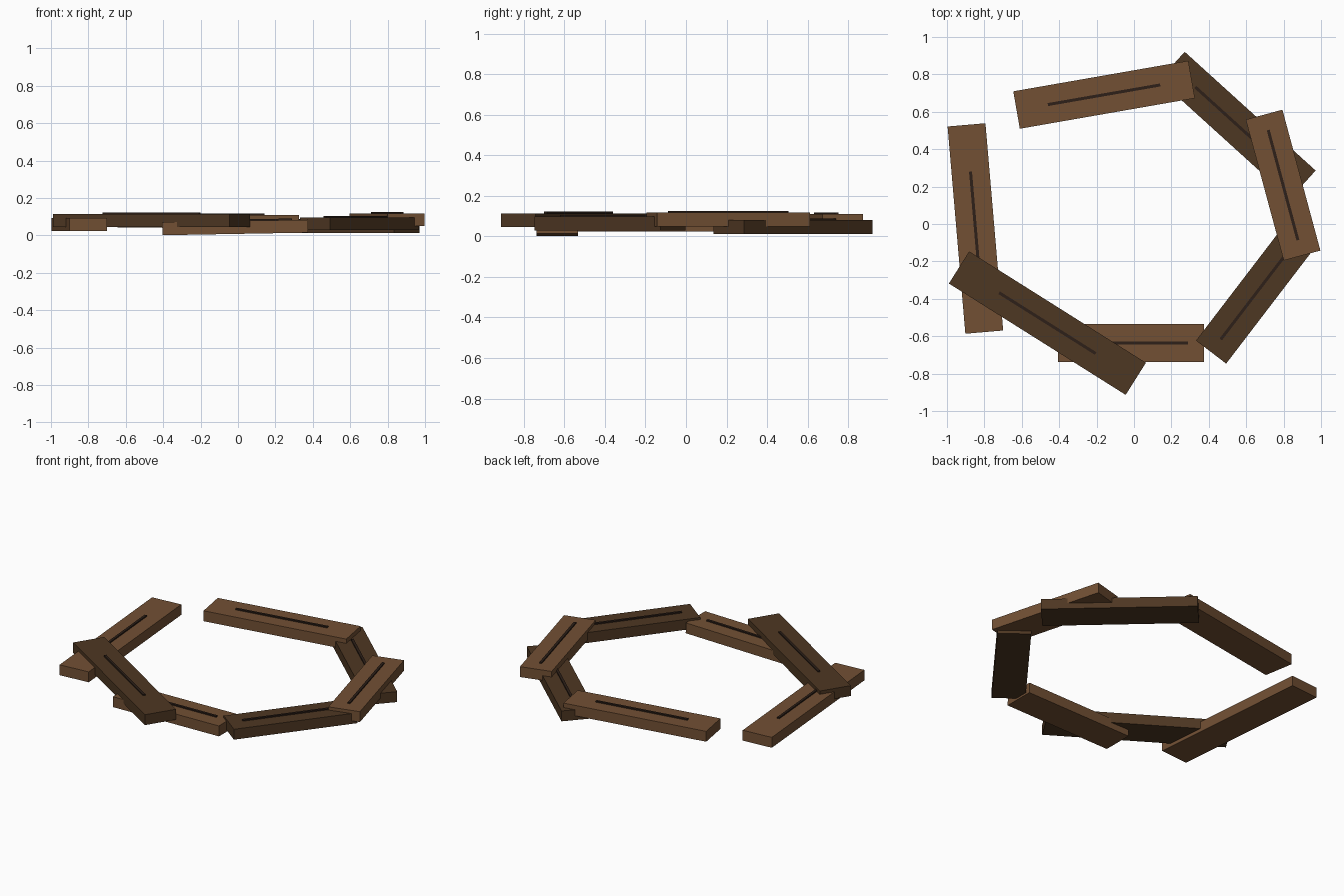
import bpy
from math import radians
from mathutils import Matrix, Vector

cube = bpy.data.objects.get("Cube")
if cube:
    bpy.data.objects.remove(cube, do_unlink=True)


def material(name, rgb):
    m = bpy.data.materials.new(name)
    m.use_nodes = True
    m.diffuse_color = (*rgb, 1)
    m.node_tree.nodes["Principled BSDF"].inputs["Base Color"].default_value = (*rgb, 1)
    return m


LIGHT = material("light_brown_wood", (0.168, 0.08, 0.034))
DARK = material("dark_brown_wood", (0.076, 0.038, 0.016))
GRAIN = material("grain_brown", (0.026, 0.014, 0.009))

WIDTH, THICK = 0.203, 0.069
GRAIN_LENGTH, GRAIN_WIDTH, GRAIN_HEIGHT = 0.61, 0.016, 0.009


def box(name, frame, offset, size, mat):
    """Box of the given size, placed in the plank's own frame."""
    bpy.ops.mesh.primitive_cube_add(size=1)
    obj = bpy.context.object
    obj.name = name
    obj.data.transform(Matrix.Diagonal((*size, 1)))
    obj.matrix_world = frame @ Matrix.Translation(offset)
    obj.data.materials.append(mat)


def plank(name, x, y, bottom, length, turn, mat, tilt=0):
    """Board with a thin dark grain strip along its top."""
    frame = (Matrix.Translation(Vector((x, y, bottom + THICK / 2)))
             @ Matrix.Rotation(radians(turn), 4, "Z")
             @ Matrix.Rotation(radians(-tilt), 4, "Y"))
    box(name, frame, (0, 0, 0), (length, WIDTH, THICK), mat)
    box(name + "_grain", frame, (0, 0, THICK / 2 + GRAIN_HEIGHT / 2 - 0.001),
        (GRAIN_LENGTH, GRAIN_WIDTH, GRAIN_HEIGHT), GRAIN)


# Ring of loosely overlapping planks
plank("back_plank", -0.16, 0.691, 0.041, 0.95, 9.9, LIGHT)
plank("back_left_plank", 0.553, 0.528, 0.012, 0.945, -42.2, DARK)
plank("left_plank", 0.797, 0.208, 0.049, 0.78, -74.9, LIGHT)
plank("front_left_plank", 0.649, -0.375, 0.028, 0.78, 52.6, DARK)
plank("front_plank", -0.015, -0.635, 0.008, 0.78, 0, LIGHT, tilt=1)
plank("front_right_plank", -0.463, -0.53, 0.045, 1.117, -32.2, DARK)
plank("right_plank", -0.848, -0.024, 0.023, 1.112, -85.1, LIGHT)
